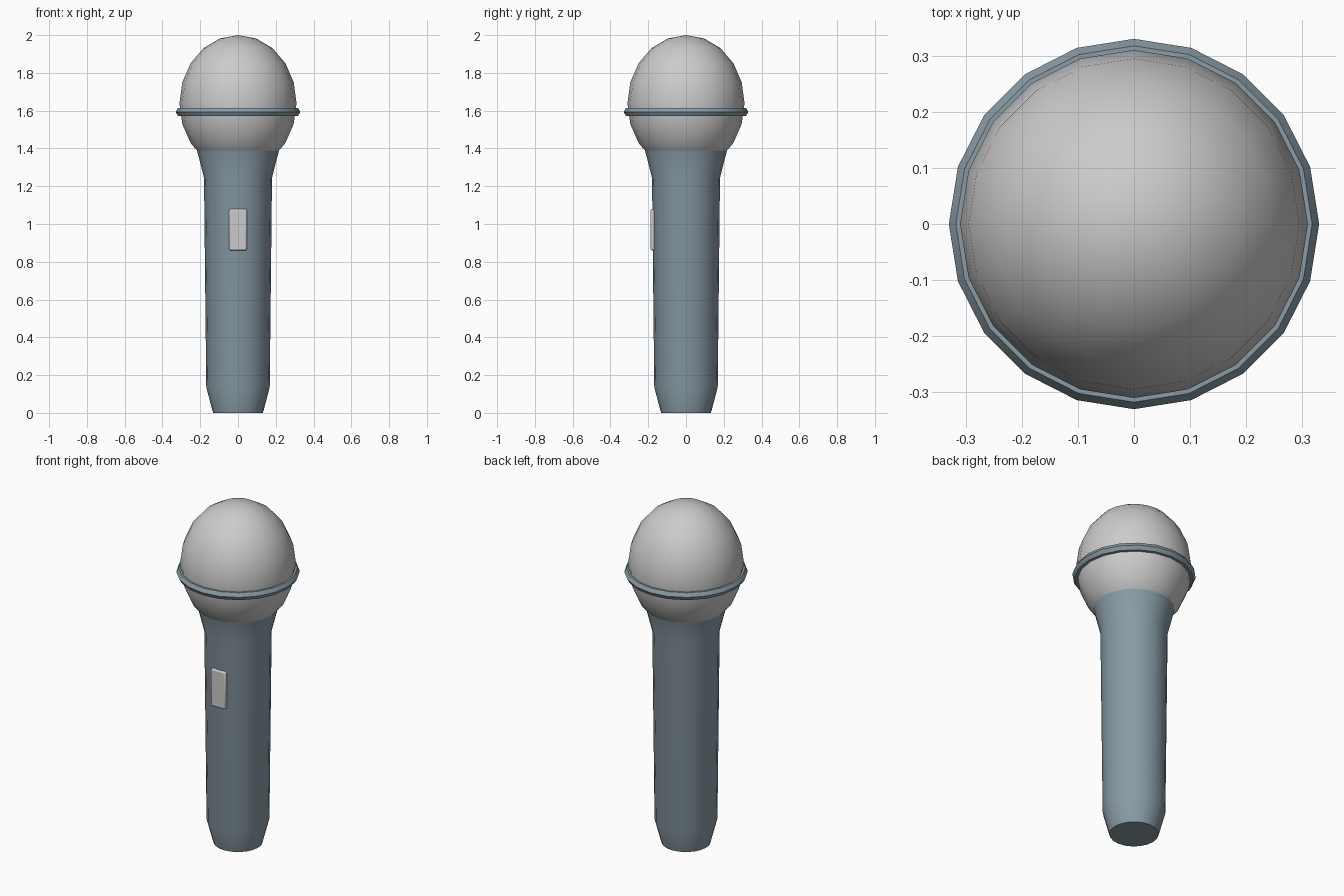
import bpy, bmesh, math

if "Cube" in bpy.data.objects:
    bpy.data.objects.remove(bpy.data.objects["Cube"])

SIDES = 20
slate = bpy.data.materials.new("slate")
slate.diffuse_color = (0.25, 0.33, 0.38, 1)
slate.use_nodes = True
slate.node_tree.nodes["Principled BSDF"].inputs["Base Color"].default_value = slate.diffuse_color


def smooth(obj, angle=35):
    bpy.ops.object.select_all(action='DESELECT')
    obj.select_set(True)
    bpy.context.view_layer.objects.active = obj
    bpy.ops.object.shade_smooth_by_angle(angle=math.radians(angle))


def lathe(name, profile, closed=False):
    """Revolve (radius, z) points; a closed profile makes a ring, an open one is capped."""
    bm = bmesh.new()
    loops = [[bm.verts.new((r * math.cos(a), r * math.sin(a), z))
              for a in (2 * math.pi * i / SIDES for i in range(SIDES))]
             for r, z in profile]
    pairs = list(zip(loops, loops[1:]))
    if closed:
        pairs.append((loops[-1], loops[0]))
    else:
        bm.faces.new(loops[0])
        bm.faces.new(loops[-1])
    for low, high in pairs:
        for i in range(SIDES):
            j = (i + 1) % SIDES
            bm.faces.new((low[i], low[j], high[j], high[i]))
    bmesh.ops.recalc_face_normals(bm, faces=bm.faces)
    mesh = bpy.data.meshes.new(name)
    bm.to_mesh(mesh)
    bm.free()
    obj = bpy.data.objects.new(name, mesh)
    bpy.context.collection.objects.link(obj)
    mesh.materials.append(slate)
    smooth(obj)
    return obj


# Tapered handle with flared collar
lathe("handle", [(0.132, 0), (0.168, 0.135), (0.18, 1.243), (0.217, 1.39)])

# Hexagonal-section band around the grille
lathe("grille_band", [(0.305 + 0.025 * math.cos(k * math.pi / 3),
                       1.593 + 0.025 * math.sin(k * math.pi / 3)) for k in range(6)],
      closed=True)

# Slightly tall grille ball
bpy.ops.mesh.primitive_uv_sphere_add(segments=SIDES, ring_count=10, radius=1,
                                     location=(0, 0, 1.64))
ball = bpy.context.object
ball.name = "grille"
ball.scale = (0.31, 0.31, 0.36)
smooth(ball)

# Switch on the front of the handle
bpy.ops.mesh.primitive_cube_add(size=1, location=(0, -0.168, 0.97))
switch = bpy.context.object
switch.name = "switch"
switch.scale = (0.094, 0.04, 0.22)
bpy.ops.object.transform_apply(location=False, rotation=False, scale=True)
bevel = switch.modifiers.new("bevel", 'BEVEL')
bevel.width = 0.008
bevel.segments = 2
smooth(switch)
